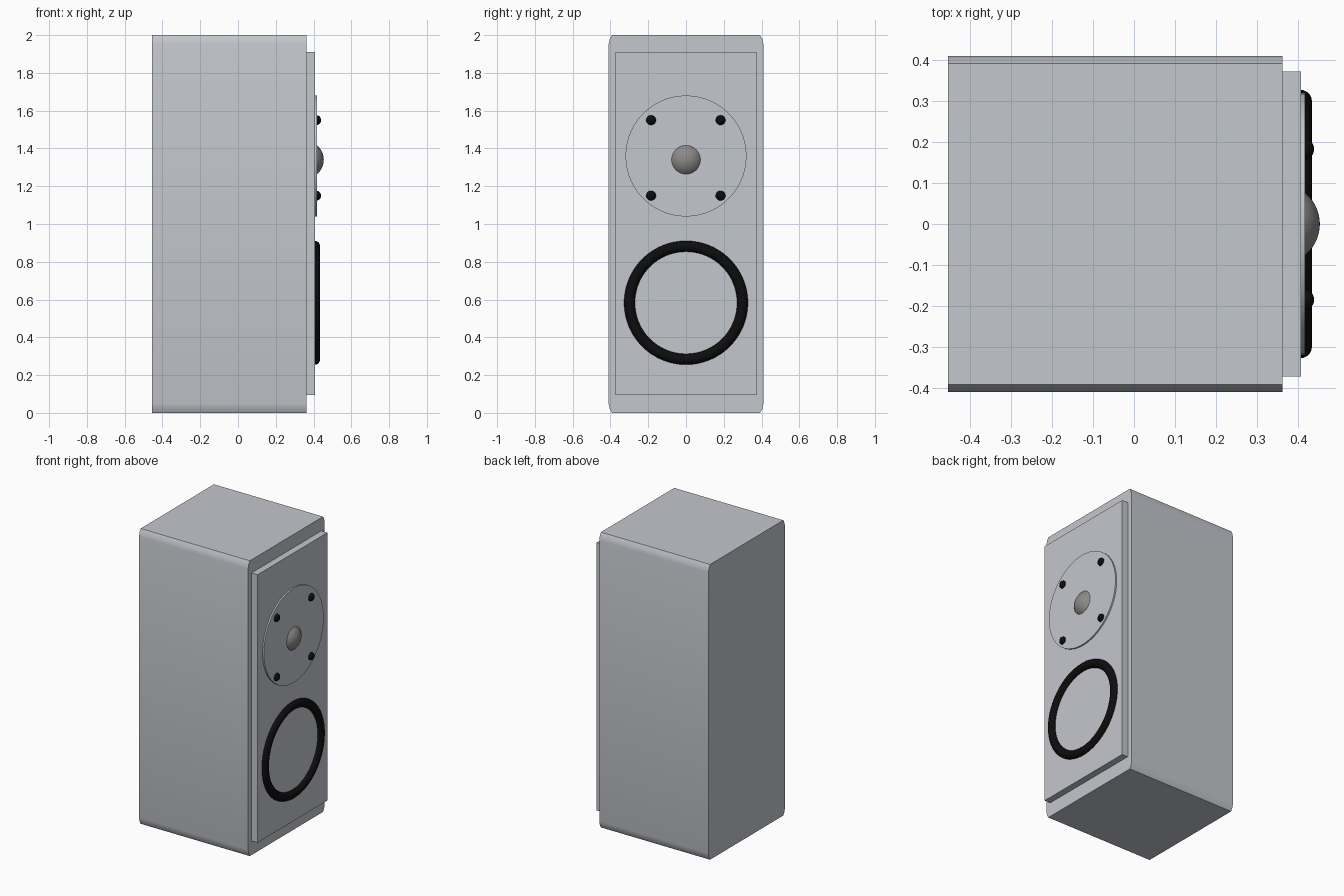
import bpy, bmesh
from math import pi, sqrt
from mathutils import Matrix

cube = bpy.data.objects.get("Cube")
if cube:
    bpy.data.objects.remove(cube, do_unlink=True)


def material(name, rgb):
    m = bpy.data.materials.new(name)
    m.use_nodes = True
    m.diffuse_color = (*rgb, 1)
    m.node_tree.nodes["Principled BSDF"].inputs["Base Color"].default_value = (*rgb, 1)
    return m


SILVER = material("silver_grey", (0.55, 0.57, 0.61))
DOME = material("dome_grey", (0.26, 0.255, 0.25))
BLACK = material("rubber_black", (0.004, 0.004, 0.004))


def finish(mat, name, smooth=True):
    ob = bpy.context.object
    ob.name = name
    ob.data.materials.append(mat)
    if smooth:
        bpy.ops.object.shade_smooth_by_angle(angle=0.6)
    return ob


def from_bmesh(bm, name, mat):
    bmesh.ops.recalc_face_normals(bm, faces=bm.faces)
    me = bpy.data.meshes.new(name)
    bm.to_mesh(me)
    bm.free()
    ob = bpy.data.objects.new(name, me)
    bpy.context.collection.objects.link(ob)
    bpy.ops.object.select_all(action='DESELECT')
    ob.select_set(True)
    bpy.context.view_layer.objects.active = ob
    return finish(mat, name)


def dome(name, mat, base, radius, height, y, z):
    # Shallow spherical cap bulging toward +x
    R = (radius ** 2 + height ** 2) / (2 * height)
    bm = bmesh.new()
    bmesh.ops.create_uvsphere(bm, u_segments=40, v_segments=48, radius=R)
    bmesh.ops.bisect_plane(bm, geom=bm.verts[:] + bm.edges[:] + bm.faces[:],
                           plane_co=(0, 0, R - height), plane_no=(0, 0, 1), clear_inner=True)
    bmesh.ops.translate(bm, verts=bm.verts, vec=(0, 0, height - R))
    bmesh.ops.transform(bm, verts=bm.verts,
                        matrix=Matrix.Translation((base, y, z)) @ Matrix.Rotation(pi / 2, 4, 'Y'))
    return from_bmesh(bm, name, mat)


# Cabinet: extruded side-to-side profile with softened long edges
corner = [(0.41, 1.95), (0.404, 1.978), (0.392, 2.0)]
upper = corner + [(-y, z) for y, z in reversed(corner)]
profile = upper + [(-y, 2 - z) for y, z in upper]
bm = bmesh.new()
face = bm.faces.new([bm.verts.new((-0.455, y, z)) for y, z in profile])
ext = bmesh.ops.extrude_face_region(bm, geom=[face], use_keep_orig=True)
bmesh.ops.translate(bm, vec=(0.818, 0, 0),
                    verts=[v for v in ext["geom"] if isinstance(v, bmesh.types.BMVert)])
from_bmesh(bm, "cabinet", SILVER)

# Raised baffle
bpy.ops.mesh.primitive_cube_add(size=1, location=(0.384, 0, 1.003))
bpy.context.object.scale = (0.048, 0.746, 1.815)
finish(SILVER, "baffle", False)

# Tweeter plate and dome
bpy.ops.mesh.primitive_cylinder_add(vertices=96, radius=0.32, depth=0.02,
                                    location=(0.408, 0, 1.36), rotation=(0, pi / 2, 0))
finish(SILVER, "tweeter_plate")
dome("tweeter_dome", DOME, 0.417, 0.077, 0.037, 0, 1.34)

# Plate screws
for side, y in (("left", 0.183), ("right", -0.185)):
    for level, z in (("upper", 1.55), ("lower", 1.15)):
        dome("screw_" + level + "_" + side, BLACK, 0.417, 0.026, 0.023, y, z)

# Woofer surround
bpy.ops.mesh.primitive_torus_add(major_radius=0.299, minor_radius=0.029, major_segments=96,
                                 minor_segments=20, location=(0.406, 0, 0.583),
                                 rotation=(0, pi / 2, 0))
finish(BLACK, "woofer_surround")
